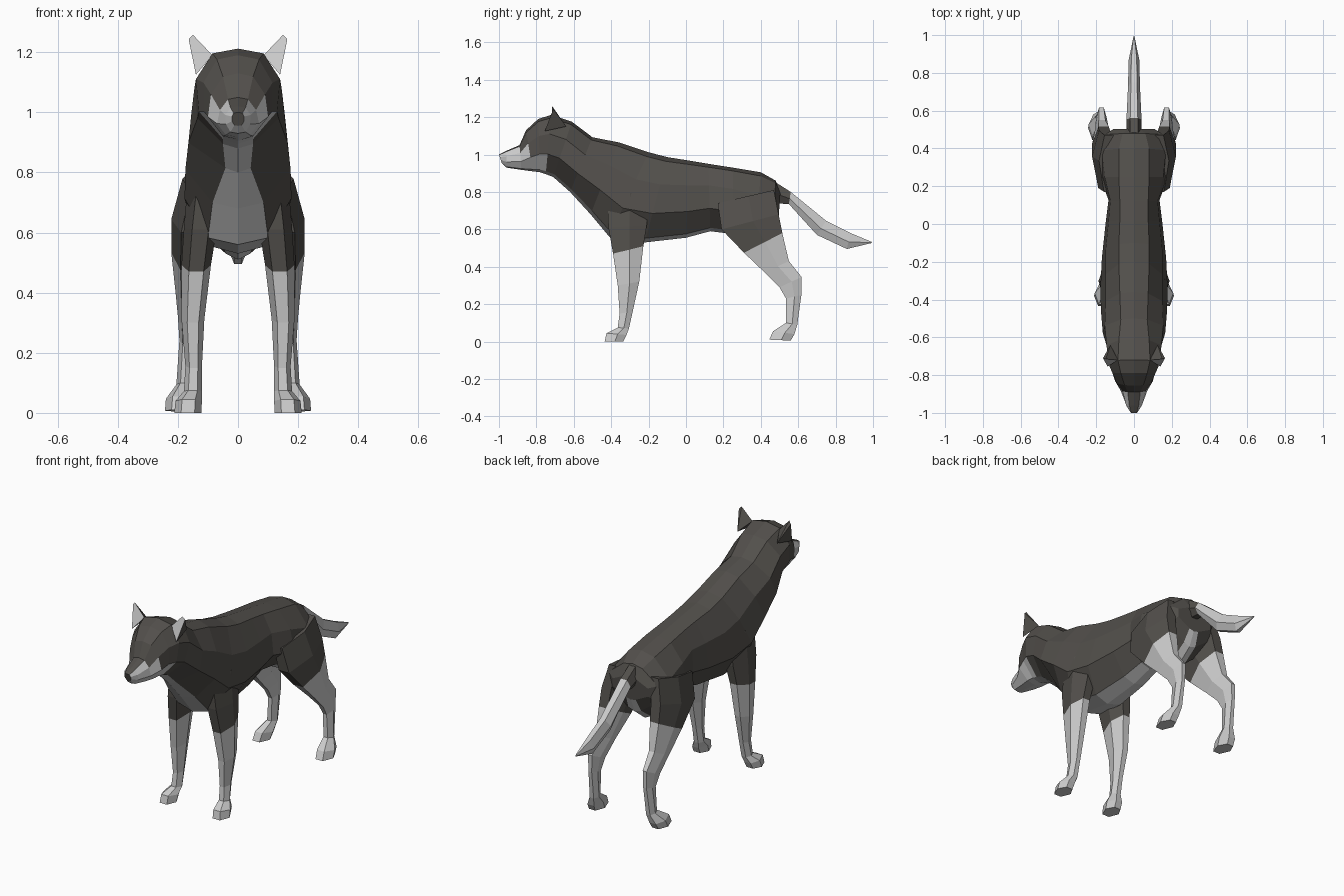
import bpy, bmesh
from mathutils import Vector

if "Cube" in bpy.data.objects:
    bpy.data.objects.remove(bpy.data.objects["Cube"])


def material(name, col):
    m = bpy.data.materials.new(name)
    m.diffuse_color = (*col, 1)
    m.use_nodes = True
    m.node_tree.nodes["Principled BSDF"].inputs["Base Color"].default_value = m.diffuse_color
    return m


MATS = [material("dark_fur", (0.085, 0.079, 0.071)), material("pale_fur", (0.60, 0.60, 0.60))]


def finish(name, bm, mirror=False):
    bmesh.ops.recalc_face_normals(bm, faces=bm.faces)
    me = bpy.data.meshes.new(name)
    bm.to_mesh(me)
    bm.free()
    for m in MATS:
        me.materials.append(m)
    ob = bpy.data.objects.new(name, me)
    bpy.context.collection.objects.link(ob)
    if mirror:
        ob.modifiers.new("mirror", 'MIRROR').use_axis = (True, False, False)
    return ob


def loft(name, rings, rule, cap_start=None, cap_end=None, mirror=False):
    """Skin rings of points; rule(station, side) gives each face its colour."""
    bm = bmesh.new()
    vs = [[bm.verts.new(p) for p in r] for r in rings]
    n = len(rings[0])
    for i in range(len(vs) - 1):
        for j in range(n):
            k = (j + 1) % n
            f = bm.faces.new((vs[i][j], vs[i][k], vs[i + 1][k], vs[i + 1][j]))
            f.material_index = rule(i, min(j, n - 1 - j))
    for ring, cap in ((vs[0], cap_start), (vs[-1], cap_end)):
        if cap is not None:
            bm.faces.new(ring).material_index = cap
    return finish(name, bm, mirror)


def body_ring(yt, zt, yb, zb, *widths):
    """Ten-sided ring between a top and a bottom point on the centre plane."""
    top, bot = Vector((0, yt, zt)), Vector((0, yb, zb))
    half = [bot.lerp(top, f) + Vector((w, 0, 0)) for f, w in zip((0.95, 0.68, 0.34, 0.05), widths)]
    other = [Vector((-p.x, p.y, p.z)) for p in reversed(half)]
    return [top] + half + [bot] + other


def limb_ring(yf, zf, yb, zb, x0, x1):
    """Six-sided ring between a front and a back point."""
    cx, hx = (x0 + x1) / 2, (x1 - x0) / 2
    f, b = Vector((cx, yf, zf)), Vector((cx, yb, zb))
    return [f.lerp(b, t) + Vector((s * hx, 0, 0))
            for t, s in ((0, -.5), (0, .5), (.55, 1), (1, .45), (1, -.45), (.55, -1))]


# Head, from nose to neck: top y z, bottom y z, four half widths
neck = (-.61, 1.175, -.71, .88, .08, .145, .135, .05)
head = [
    (-1.0, 1.0, -.985, .955, .015, .02, .02, .012),
    (-.96, 1.02, -.96, .93, .025, .042, .04, .025),
    (-.89, 1.05, -.88, .918, .033, .06, .07, .04),
    (-.855, 1.13, -.82, .91, .05, .09, .10, .05),
    (-.79, 1.19, -.78, .905, .07, .115, .112, .05),
    (-.72, 1.212, -.75, .895, .085, .14, .13, .05),
    neck,
]


def head_colour(i, side):
    first = {0: 9, 1: 6, 2: 0, 3: 0, 4: 0}
    limits = (0, 2, 3, 5, 9)          # pale muzzle, cheeks and throat
    return int(i < limits[side])


loft("head", [body_ring(*s) for s in head], head_colour, cap_start=0)

# Torso, from neck to rump
torso = [
    neck,
    (-.50, 1.092, -.62, .80, .07, .155, .165, .042),
    (-.36, 1.065, -.51, .68, .075, .15, .175, .085),
    (-.20, 1.012, -.41, .56, .08, .15, .178, .10),
    (-.10, .986, -.22, .53, .08, .15, .17, .085),
    (.02, .967, .0, .555, .075, .135, .15, .07),
    (.12, .95, .13, .59, .075, .125, .135, .06),
    (.25, .93, .25, .575, .08, .155, .18, .06),
    (.40, .905, .37, .51, .08, .17, .175, .04),
    (.48, .86, .46, .58, .06, .155, .15, .04),
    (.505, .80, .495, .66, .03, .11, .11, .03),
]
loft("torso", [body_ring(*s) for s in torso], lambda i, side: int(side == 4), cap_end=0)

# Legs: front y z, back y z, inner and outer x
front_leg = [
    (-.42, .76, -.20, .82, .05, .165),
    (-.415, .61, -.21, .62, .07, .18),
    (-.39, .47, -.228, .51, .09, .188),
    (-.365, .30, -.25, .32, .112, .188),
    (-.355, .15, -.285, .16, .12, .175),
    (-.365, .075, -.305, .07, .12, .18),
    (-.425, .045, -.318, .035, .12, .208),
    (-.435, .0, -.335, .0, .122, .212),
]
hind_leg = [
    (.17, .74, .47, .81, .08, .185),
    (.19, .60, .495, .68, .09, .222),
    (.31, .475, .515, .58, .10, .222),
    (.42, .37, .55, .43, .13, .208),
    (.50, .29, .618, .345, .145, .20),
    (.535, .23, .617, .25, .15, .195),
    (.535, .10, .595, .09, .15, .205),
    (.465, .055, .58, .04, .15, .24),
    (.445, .01, .56, .005, .155, .243),
]
for name, spec in (("front_leg", front_leg), ("hind_leg", hind_leg)):
    loft(name, [limb_ring(*s) for s in spec], lambda i, side: int(i >= 2), 0, 1, mirror=True)

# Tail, dark at the root
tail = [
    (.45, .87, .46, .74, -.04, .04),
    (.56, .80, .55, .735, -.04, .04),
    (.75, .645, .70, .57, -.032, .032),
    (.88, .58, .86, .495, -.028, .028),
    (.995, .532, .99, .526, -.003, .003),
]
loft("tail", [limb_ring(*s) for s in tail], lambda i, side: int(i >= 1), 0, 1)

# Ears: pale front, dark back
bm = bmesh.new()
inner, outer, back, tip, tip_out = [bm.verts.new(p) for p in (
    (.085, -.72, 1.19), (.14, -.755, 1.125), (.125, -.64, 1.15), (.15, -.715, 1.258), (.164, -.71, 1.243))]
bm.faces.new((inner, outer, tip_out, tip)).material_index = 1
for f in ((outer, back, tip_out), (back, tip, tip_out), (back, inner, tip), (inner, back, outer)):
    bm.faces.new(f)
finish("ear", bm, mirror=True)
